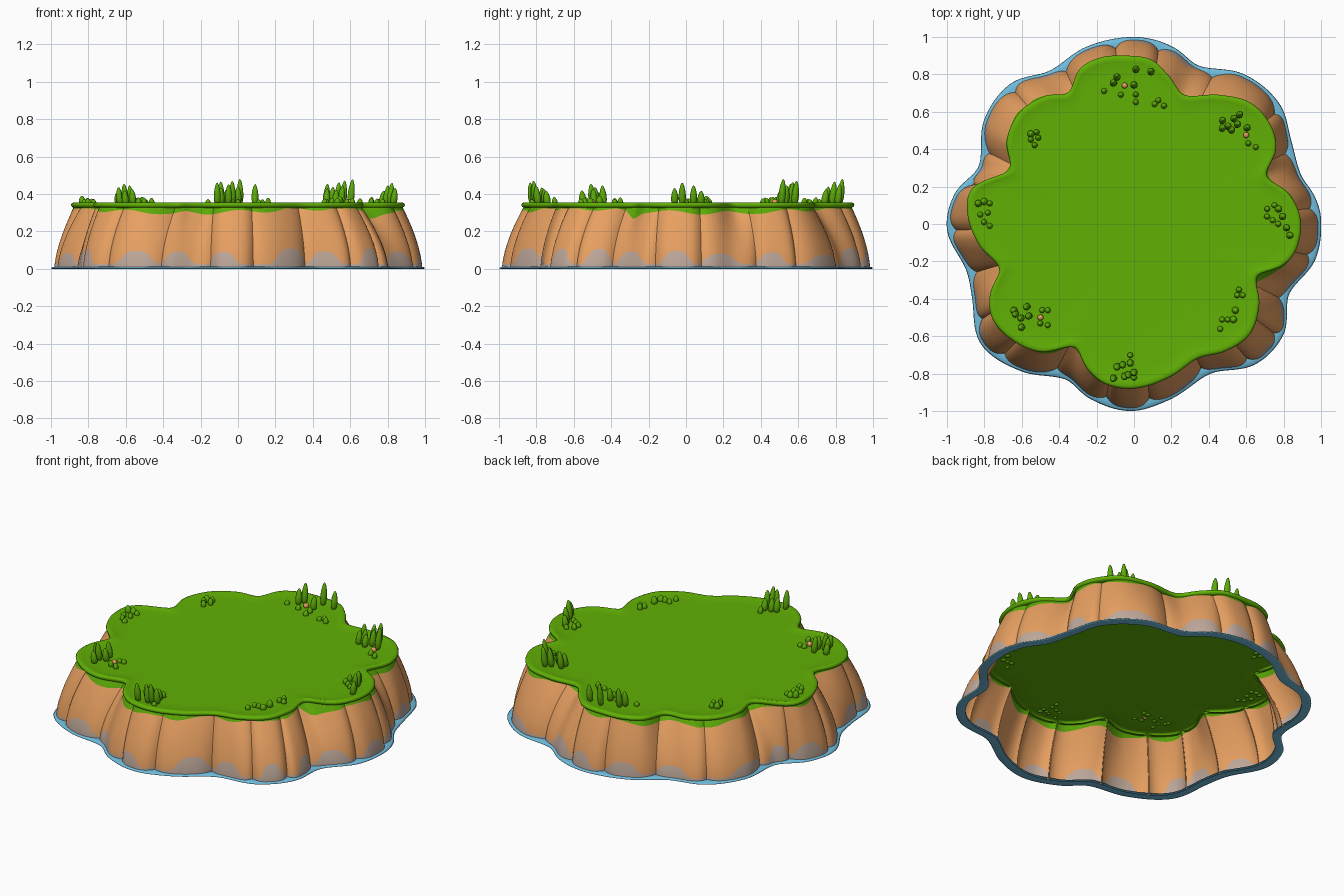
import bpy, bmesh, math, random
from mathutils import Vector, Matrix

if "Cube" in bpy.data.objects:
    bpy.data.objects.remove(bpy.data.objects["Cube"])

random.seed(4)
TAU = 2 * math.pi


def material(name, rgb):
    m = bpy.data.materials.new(name)
    m.diffuse_color = [(c / 255 / 12.92 if c < 11 else ((c / 255 + .055) / 1.055) ** 2.4)
                       for c in rgb] + [1]
    m.use_nodes = True
    m.node_tree.nodes["Principled BSDF"].inputs["Base Color"].default_value = m.diffuse_color
    return m


GRASS = material("grass green", (97, 176, 5))
MOSS = material("moss green", (92, 170, 8))
ROCK = material("sandy rock", (236, 163, 99))
GREY = material("grey rock", (190, 167, 153))
WATER = material("water blue", (112, 188, 220))


def make_object(name, verts, faces, mats, rule=None):
    me = bpy.data.meshes.new(name)
    me.from_pydata(verts, [], faces)
    for m in mats:
        me.materials.append(m)
    for i, p in enumerate(me.polygons):
        p.use_smooth = True
        if rule:
            p.material_index = rule(i)
    ob = bpy.data.objects.new(name, me)
    bpy.context.collection.objects.link(ob)
    return ob


def outline(points):
    """Smooth closed outline, returned as radius by angle."""
    k = sorted((math.atan2(y, x) % TAU, math.hypot(x, y)) for x, y in points)
    n = len(k)
    k = [(a - TAU, r) for a, r in k[-2:]] + k + [(a + TAU, r) for a, r in k[:2]]

    def radius(a):
        a %= TAU
        i = max(j for j in range(1, n + 2) if k[j][0] <= a)
        (a0, r0), (a1, r1), (a2, r2), (a3, r3) = k[i - 1:i + 3]
        h = a2 - a1
        m1, m2 = (r2 - r0) / (a2 - a0) * h, (r3 - r1) / (a3 - a1) * h
        t = (a - a1) / h
        return ((2*t**3 - 3*t*t + 1) * r1 + (t**3 - 2*t*t + t) * m1
                + (3*t*t - 2*t**3) * r2 + (t**3 - t*t) * m2)
    return radius


grass_r = outline([
    (-.07, .90), (.09, .88), (.18, .80), (.27, .69), (.46, .69), (.62, .65), (.73, .53),
    (.76, .40), (.71, .26), (.83, .16), (.89, .03), (.87, -.13), (.80, -.22), (.66, -.28),
    (.67, -.43), (.62, -.59), (.49, -.68), (.34, -.72), (.19, -.82), (0, -.88),
    (-.155, -.855), (-.25, -.775), (-.32, -.66), (-.50, -.685), (-.66, -.615), (-.76, -.50),
    (-.77, -.375), (-.72, -.24), (-.83, -.11), (-.89, .05), (-.865, .19), (-.67, .29),
    (-.68, .45), (-.61, .60), (-.475, .685), (-.35, .705), (-.29, .83), (-.18, .89)])
water_r = outline([
    (-.02, 1), (.11, .985), (.22, .94), (.35, .845), (.59, .80), (.78, .64), (.84, .45),
    (.89, .27), (.97, .14), (1, .03), (.97, -.19), (.83, -.375), (.80, -.59), (.65, -.75),
    (.41, -.80), (.19, -.94), (-.02, -1), (-.235, -.935), (-.37, -.83), (-.61, -.785),
    (-.82, -.64), (-.865, -.40), (-.90, -.24), (-1, -.03), (-.96, .16), (-.83, .31),
    (-.80, .56), (-.66, .75), (-.45, .82), (-.26, .945)])


def ring_sheet(name, radius, steps, mat, cap=False, n=240):
    """Loops that follow an outline; steps are (inset, z)."""
    verts, faces, s = [], [], len(steps)
    for i in range(n):
        a = TAU * i / n
        for inset, z in steps:
            r = radius(a) - inset
            verts.append((r * math.cos(a), r * math.sin(a), z))
    for i in range(n):
        j = (i + 1) % n
        for k in range(s - 1):
            faces.append((i*s + k, i*s + k + 1, j*s + k + 1, j*s + k))
    if cap:
        verts.append((0, 0, steps[0][1]))
        faces += [(n * s, i * s, (i + 1) % n * s) for i in range(n)]
    return make_object(name, verts, faces, [mat])


# grass top with a rounded lip, and thin water ring at the foot
ring_sheet("grass_top", grass_r, [(.12, .347), (.06, .348), (.035, .352), (.015, .355),
           (.004, .350), (0, .342), (.004, .332), (.015, .326), (.03, .326)], GRASS, True)
ring_sheet("water_ring", water_r, [(.055, .012), (.03, .012), (.008, .009), (0, .002),
           (.008, 0), (.055, 0)], WATER)

# cliff: bulging rock panels between crevices, grey foot and mossy top edge
TOP = .335
crevices = [5, 25, 38, 62, 82, 96, 114, 132, 154, 166, 182, 197, 212, 225, 242, 261,
            275, 295, 310, 322, 333, 350, 365]
GREY_ROWS, ROCK_ROWS, MOSS_ROWS, COLS = 4, 10, 3, 20
ROWS = GREY_ROWS + ROCK_ROWS + MOSS_ROWS


def row_material(i):
    row = i % ROWS
    return 1 if row < GREY_ROWS else 0 if row < GREY_ROWS + ROCK_ROWS else 2


for number, (d0, d1) in enumerate(zip(crevices, crevices[1:])):
    peak, mid = random.uniform(.045, .085), random.uniform(-.45, .45)
    verts, faces = [], []
    for i in range(COLS + 1):
        u = 2 * i / COLS - 1
        a = math.radians(d0 - .15 + (d1 - d0 + .3) * i / COLS)
        low = .026 + peak * math.exp(-((u - mid) / .55) ** 4)
        drip = .045 * math.exp(-((math.degrees(a) - 338) / 4) ** 2)
        high = TOP - drip - max(.012, .024 + .012 * math.sin(3*a + 1) + .01 * math.sin(17*a))
        zs = ([low * k / GREY_ROWS for k in range(GREY_ROWS)]
              + [low + (high - low) * k / ROCK_ROWS for k in range(ROCK_ROWS)]
              + [high + (TOP - high) * k / MOSS_ROWS for k in range(MOSS_ROWS + 1)])
        for z in zs:
            s = z / TOP
            base, top = water_r(a) - .016, grass_r(a) - .016
            r = base + (top - base) * s ** 1.6
            r -= (.038 - .014 * s) * abs(u) ** 4
            verts.append((r * math.cos(a), r * math.sin(a), z))
    w = ROWS + 1
    for i in range(COLS):
        for k in range(ROWS):
            faces.append((i*w + k, (i+1)*w + k, (i+1)*w + k + 1, i*w + k + 1))
    make_object(f"cliff_rock_{number + 1}", verts, faces, [ROCK, GREY, MOSS], row_material)


# grass tufts: pointed buds, each group has (x, y) places and a tallest tip
def tuft(name, tip, places, tall):
    """The first `tall` places get high blades, the rest low buds."""
    bm = bmesh.new()
    for i, (x, y) in enumerate(places):
        h = (tip - .345) * (1 - .5 * i / max(tall, 1)) if i < tall else random.uniform(.025, .04)
        rad = .021 if i < tall else .017
        got = bmesh.ops.create_uvsphere(bm, u_segments=10, v_segments=8, radius=1)
        lean = Vector((x, y, 0)).normalized() * .12
        for v in got["verts"]:
            t = (v.co.z + 1) / 2
            slim = rad * (1.15 - .5 * t)
            v.co = Vector((x + v.co.x * slim, y + v.co.y * slim, .338 + t * (h + .007))) \
                + lean * t * h
    me = bpy.data.meshes.new(name)
    bm.to_mesh(me)
    bm.free()
    me.materials.append(MOSS)
    for p in me.polygons:
        p.use_smooth = True
    bpy.context.collection.objects.link(bpy.data.objects.new(name, me))


tuft("tuft_back", .48, [(.01, .82), (-.09, .78), (.09, .81), (-.11, .75), (0, .74), (-.16, .71),
     (-.07, .69), (.01, .69), (.11, .64), (.13, .66), (.16, .63), (.01, .65)], 5)
tuft("tuft_back_right", .48, [(.60, .51), (.56, .58), (.53, .56), (.47, .55), (.55, .53),
     (.50, .52), (.47, .51), (.52, .50), (.61, .43), (.65, .41)], 8)
tuft("tuft_right", .46, [(.81, -.02), (.79, .04), (.83, -.06), (.77, .08), (.74, .02),
     (.71, .08), (.75, .10), (.71, .04), (.77, 0)], 4)
tuft("tuft_front_right", .39, [(.54, -.46), (.53, -.51), (.50, -.51), (.47, -.51), (.46, -.56),
     (.56, -.35), (.58, -.38), (.55, -.38)], 2)
tuft("tuft_front", .47, [(-.03, -.80), (-.11, -.82), (-.05, -.81), (0, -.79), (-.09, -.76),
     (-.06, -.75), (-.02, -.74), (-.02, -.70), (0, -.82)], 7)
tuft("tuft_front_left", .455, [(-.60, -.50), (-.57, -.44), (-.63, -.48), (-.56, -.49),
     (-.60, -.55), (-.64, -.46), (-.49, -.46), (-.46, -.46), (-.50, -.53), (-.46, -.54)], 6)
tuft("tuft_left", .39, [(-.83, .11), (-.80, .12), (-.77, .11), (-.78, .06), (-.82, .05),
     (-.80, .01), (-.77, -.01)], 2)
tuft("tuft_back_left", .385, [(-.55, .48), (-.52, .49), (-.55, .45), (-.51, .46),
     (-.53, .42)], 1)

# small pebbles among the tufts
for i, (x, y) in enumerate([(-.05, .74), (.60, .475), (-.50, -.50)]):
    bm = bmesh.new()
    bmesh.ops.create_uvsphere(bm, u_segments=10, v_segments=8, radius=.016,
                              matrix=Matrix.Translation((x, y, .356)))
    me = bpy.data.meshes.new("pebble")
    bm.to_mesh(me)
    bm.free()
    me.materials.append(ROCK)
    for p in me.polygons:
        p.use_smooth = True
    bpy.context.collection.objects.link(bpy.data.objects.new(f"pebble_{i + 1}", me))
